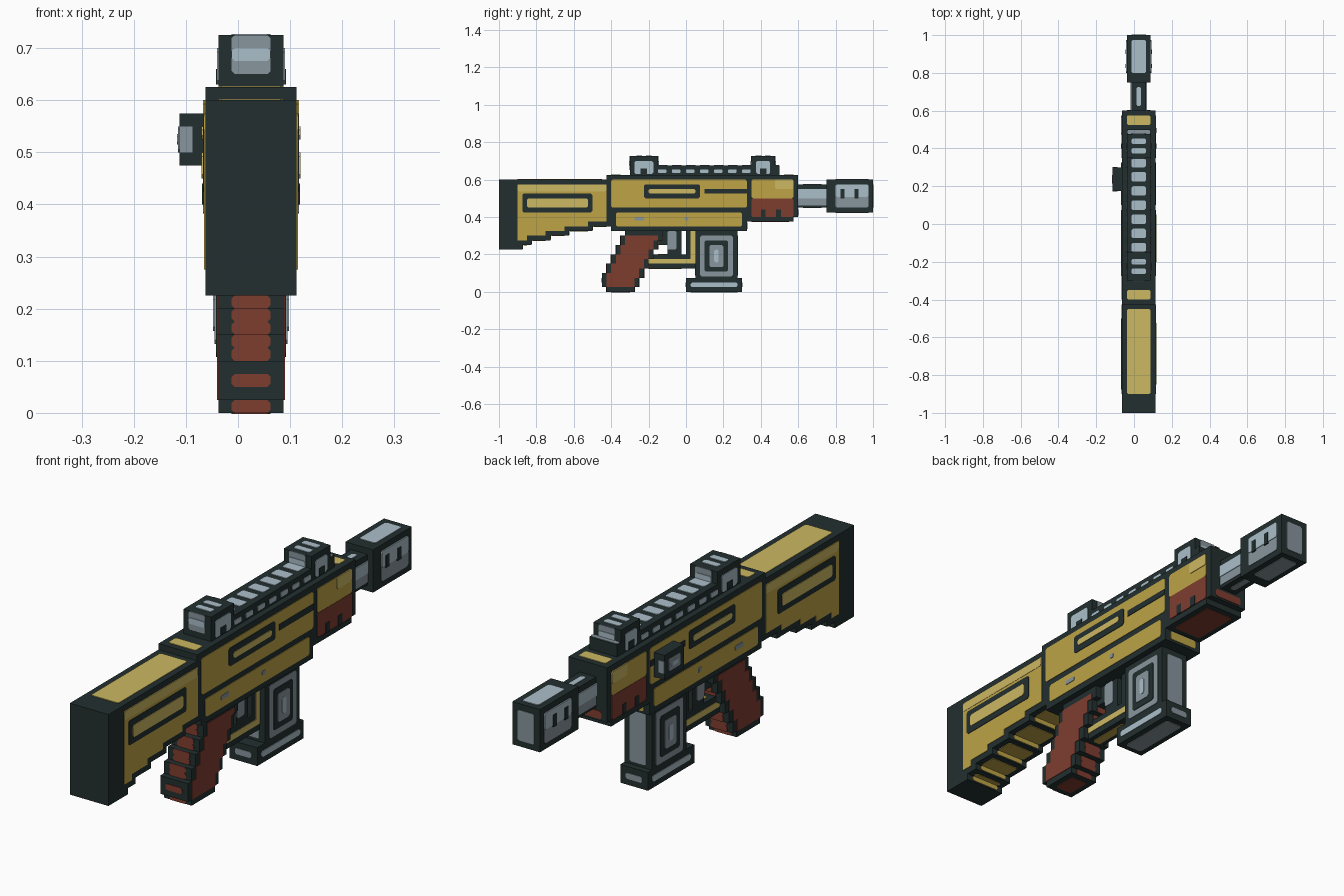
import bpy
import bmesh

if "Cube" in bpy.data.objects:
    bpy.data.objects.remove(bpy.data.objects["Cube"], do_unlink=True)

UNIT = 0.025          # size of one grid cell
MID = 1               # centre plane of the model, in cells
WIDE, NARROW, THIN = 3.5, 2.5, 1.5   # half widths, in cells
SKIN = 0.1            # thickness of one painted layer, in cells

PALETTE = {
    "dark": "232F2F", "yellow": "BDA446", "pale_yellow": "CCB862",
    "red": "7F3D2F", "grey": "87959D", "pale_grey": "ABBFCA",
}


def linear(pair):
    c = int(pair, 16) / 255
    return c / 12.92 if c < 0.04 else ((c + 0.055) / 1.055) ** 2.4


materials, slot = [], {}
for label, code in PALETTE.items():
    m = bpy.data.materials.new(label)
    m.use_nodes = True
    rgba = (linear(code[:2]), linear(code[2:4]), linear(code[4:]), 1)
    m.diffuse_color = rgba
    m.node_tree.nodes["Principled BSDF"].inputs["Base Color"].default_value = rgba
    slot[label] = len(materials)
    materials.append(m)

parts = {}


def solid(part, colour, axis, pts, lo, hi):
    """Extrude a profile along an axis and add it to a part."""
    bm = parts.setdefault(part, bmesh.new())
    order = {"x": lambda a, b, c: (c, a, b), "y": lambda a, b, c: (a, c, b),
             "z": lambda a, b, c: (a, b, c)}[axis]
    low = [bm.verts.new([v * UNIT for v in order(a, b, lo)]) for a, b in pts]
    high = [bm.verts.new([v * UNIT for v in order(a, b, hi)]) for a, b in pts]
    faces = [bm.faces.new(low), bm.faces.new(high[::-1])]
    for i in range(len(pts)):
        j = i - 1
        faces.append(bm.faces.new((low[i], low[j], high[j], high[i])))
    for f in faces:
        f.material_index = slot[colour]
    bmesh.ops.recalc_face_normals(bm, faces=faces)


def rect(a0, b0, a1, b1, cut=0.0):
    if not cut:
        return [(a0, b0), (a1, b0), (a1, b1), (a0, b1)]
    c = cut
    return [(a0 + c, b0), (a1 - c, b0), (a1, b0 + c), (a1, b1 - c),
            (a1 - c, b1), (a0 + c, b1), (a0, b1 - c), (a0, b0 + c)]


def block(part, pts, half, colour="dark"):
    solid(part, colour, "x", pts, MID - half, MID + half)


def sides(part, colour, pts, half, layer=1):
    """Thin plate on both the left and right faces."""
    for s in (-1, 1):
        a, b = MID + s * half, MID + s * (half + SKIN * layer)
        solid(part, colour, "x", pts, min(a, b), max(a, b))


def panel(part, colour, y0, z0, y1, z1, half, layer=1, cut=0.3):
    sides(part, colour, rect(y0, z0, y1, z1, cut), half, layer)


def plate(part, colour, axis, at, way, b0, b1, half=THIN, layer=1):
    """Thin plate on an end, top or bottom face."""
    end = at + way * SKIN * layer
    solid(part, colour, axis, rect(MID - half, b0, MID + half, b1, 0.25),
          min(at, end), max(at, end))


def stairs(ys, z):
    pts = []
    for y in ys:
        pts += [(y, z), (y, z + 1)]
        z += 1
    return pts


def stack(rows):
    """Outline of stacked one-cell rows given as (z, back, front)."""
    left = [(y, z + h) for z, y, _ in rows for h in (0, 1)]
    right = [(y, z + h) for z, _, y in reversed(rows) for h in (1, 0)]
    return left + right


# Stock with stepped underside
steps = [-35, -33, -29, -25, -20, -16]
block("stock", [(-40, 24), (-40, 9)] + stairs(steps, 9) + [(-16, 24)], WIDE)
inner = [y - 1 for y in steps[1:-1]]
sides("stock", "yellow", [(-36, 23), (-36, 11)] + stairs(inner, 11)
      + [(-17, 15), (-17, 23)], WIDE)
panel("stock", "pale_yellow", -36, 21.5, -17, 23, WIDE, 1.5)
panel("stock", "dark", -35, 17, -20, 21, WIDE, 2)
panel("stock", "pale_yellow", -34, 18, -21, 20, WIDE, 3)
plate("stock", "pale_yellow", "z", 24, 1, -36, -18, NARROW)
for i in range(1, len(steps)):
    plate("stock", "yellow", "z", 9 + i, -1, steps[i - 1] + 0.2, steps[i] - 1, NARROW)
    plate("stock", "yellow", "y", steps[i - 1], 1, 8 + i + 0.2, 9 + i, NARROW)

# Receiver and fore end
block("receiver", [(-17, 25), (-17, 14), (-16, 14), (-16, 13), (13, 13), (13, 15),
                   (23, 15), (23, 16), (24, 16), (24, 25)], WIDE)
panel("receiver", "yellow", -16, 18, 13, 24, WIDE)
panel("receiver", "yellow", -15, 14, 12, 17, WIDE)
panel("receiver", "dark", -9, 20, 3, 23, WIDE, 2)
panel("receiver", "pale_yellow", -8, 21, 2, 22, WIDE, 3)
panel("receiver", "dark", 4, 21, 13, 22, WIDE, 2, 0)
for y0, y1 in ((-11, -9), (-0.3, 0.5)):
    panel("receiver", "grey", y0, 15.3, y1, 16, WIDE, 2, 0.1)
panel("receiver", "yellow", 14, 20, 23, 24, WIDE)
panel("receiver", "pale_yellow", 19, 22, 23, 24, WIDE, 2)
panel("receiver", "red", 14, 16, 23, 20, WIDE, 1.5)
for y in (16, 19.3):
    panel("receiver", "dark", y, 16, y + 1, 17.6, WIDE, 2.5, 0)
plate("receiver", "pale_yellow", "z", 25, 1, -16, -14, NARROW)
plate("receiver", "pale_yellow", "z", 25, 1, 21, 23, NARROW)
plate("receiver", "red", "z", 15, -1, 14, 22, NARROW)
plate("receiver", "red", "y", 24, 1, 16.3, 17.6, NARROW)
plate("receiver", "yellow", "y", 13, 1, 13.4, 14.8, NARROW)

# Barrel and muzzle
block("barrel", rect(24, 18, 30, 23), THIN)
panel("barrel", "grey", 24, 18.5, 30, 20.5, THIN, 1, 0)
panel("barrel", "pale_grey", 24, 20, 30, 22, THIN, 2, 0)
plate("barrel", "pale_grey", "z", 23, 1, 25, 29, 0.5)
plate("barrel", "grey", "z", 18, -1, 25, 29, 0.5)
block("muzzle", rect(30, 17, 40, 24), NARROW)
panel("muzzle", "grey", 32, 18, 39, 21, NARROW)
panel("muzzle", "pale_grey", 32, 20.3, 39, 23, NARROW, 2)
for y in (33, 36):
    panel("muzzle", "dark", y, 20, y + 0.9, 22, NARROW, 3, 0)
plate("muzzle", "pale_grey", "z", 24, 1, 32, 39)
plate("muzzle", "grey", "z", 17, -1, 32, 39)
plate("muzzle", "grey", "y", 40, 1, 18, 23)

# Top rail with repeated slots
block("rail", rect(-12, 25, 20, 27), NARROW)
for y in range(-6, 13, 3):
    panel("rail", "pale_grey", y, 25.4, y + 1.8, 26.2, NARROW, 1, 0.15)
    plate("rail", "pale_grey", "z", 27, 1, y, y + 2)
plate("rail", "grey", "z", 27, 1, 19.1, 19.9, NARROW)

# Sights
for name, y0, y1 in (("rear_sight", -12, -6), ("front_sight", 14, 19)):
    block(name, rect(y0, 26, y1, 29), NARROW)
    panel(name, "pale_grey", y0 + 1, 25.2, y1 - 1, 28, NARROW)
    mid = (y0 + y1) / 2
    panel(name, "dark", mid - 0.7, 25.2, mid + 0.7, 26.4, NARROW, 2, 0)
    for at, way in ((y0, -1), (y1, 1)):
        plate(name, "grey", "y", at, way, 26, 29)
        plate(name, "pale_grey", "y", at, way, 27, 28, THIN, 2)
    plate(name, "pale_grey", "z", 29, 1, mid - 1.6, mid - 0.4)
    plate(name, "pale_grey", "z", 29, 1, mid + 0.4, mid + 1.6)

# Magazine and its base
block("magazine", rect(2, 3, 11, 13), NARROW)
for colour, inset in (("grey", 0), ("dark", 1), ("grey", 2), ("pale_grey", 3)):
    panel("magazine", colour, 3 + inset, 3.3 + inset, 10 - inset, 12 - inset,
          NARROW, inset + 1)
plate("magazine", "grey", "y", 11, 1, 3.5, 12)
plate("magazine", "grey", "y", 2, -1, 3.5, 5)
block("magazine_base", rect(0, 0, 12, 3), NARROW)
panel("magazine_base", "pale_grey", 1, 1, 11, 2, NARROW)
plate("magazine_base", "grey", "z", 0, -1, 1, 11)
for at, way in ((0, -1), (12, 1)):
    plate("magazine_base", "grey", "y", at, way, 1, 2)

# Slanted grip
rows = [(z, max(-18, -19 + z // 2) + (z == 0), -11 + (z + 1) // 2) for z in range(13)]
block("grip", stack(rows), NARROW)
sides("grip", "red", stack([(z, a + 1, b - 1) for z, a, b in rows[1:-1]]), NARROW)
for z, back, front in rows[:-1]:
    if z not in (1, 3):
        plate("grip", "red", "y", back, -1, z, z + 1)
    plate("grip", "red", "y", front, 1, z, z + 1)
plate("grip", "red", "z", 0, -1, -16, -12)

# Trigger and guard
block("trigger_guard", [(-9, 5), (2, 5), (2, 13), (0, 13), (0, 8), (-9, 8)], THIN)
sides("trigger_guard", "pale_yellow",
      [(-8.5, 6), (2, 6), (2, 13), (1, 13), (1, 7), (-8.5, 7)], THIN)
plate("trigger_guard", "yellow", "z", 5, -1, -8, -1, 0.7)
plate("trigger_guard", "yellow", "z", 8, 1, -6, -1, 0.7)
block("trigger", [(-7, 10), (-4, 10), (-4, 8), (-1, 8), (-1, 13), (-7, 13)], THIN)
panel("trigger", "grey", -4, 9, -2, 13, THIN)

# Side bolt, on the right only
solid("bolt", "dark", "x", rect(7, 19, 12, 23), -4.5, -2.5)
for colour, inset in (("grey", 0), ("pale_grey", 0.6)):
    reach = SKIN * (1 + (inset > 0))
    solid("bolt", colour, "x", rect(8 + inset, 20 + inset, 11 - inset, 22 - inset, 0.2),
          -4.5 - reach, -4.5)
for lo, hi in ((7 - SKIN, 7), (12, 12 + SKIN)):
    solid("bolt", "grey", "y", rect(-4.5, 20, -3.5, 22), lo, hi)

# Turn the collected parts into objects
for name, bm in parts.items():
    mesh = bpy.data.meshes.new(name)
    bm.to_mesh(mesh)
    bm.free()
    for m in materials:
        mesh.materials.append(m)
    bpy.context.collection.objects.link(bpy.data.objects.new(name, mesh))
